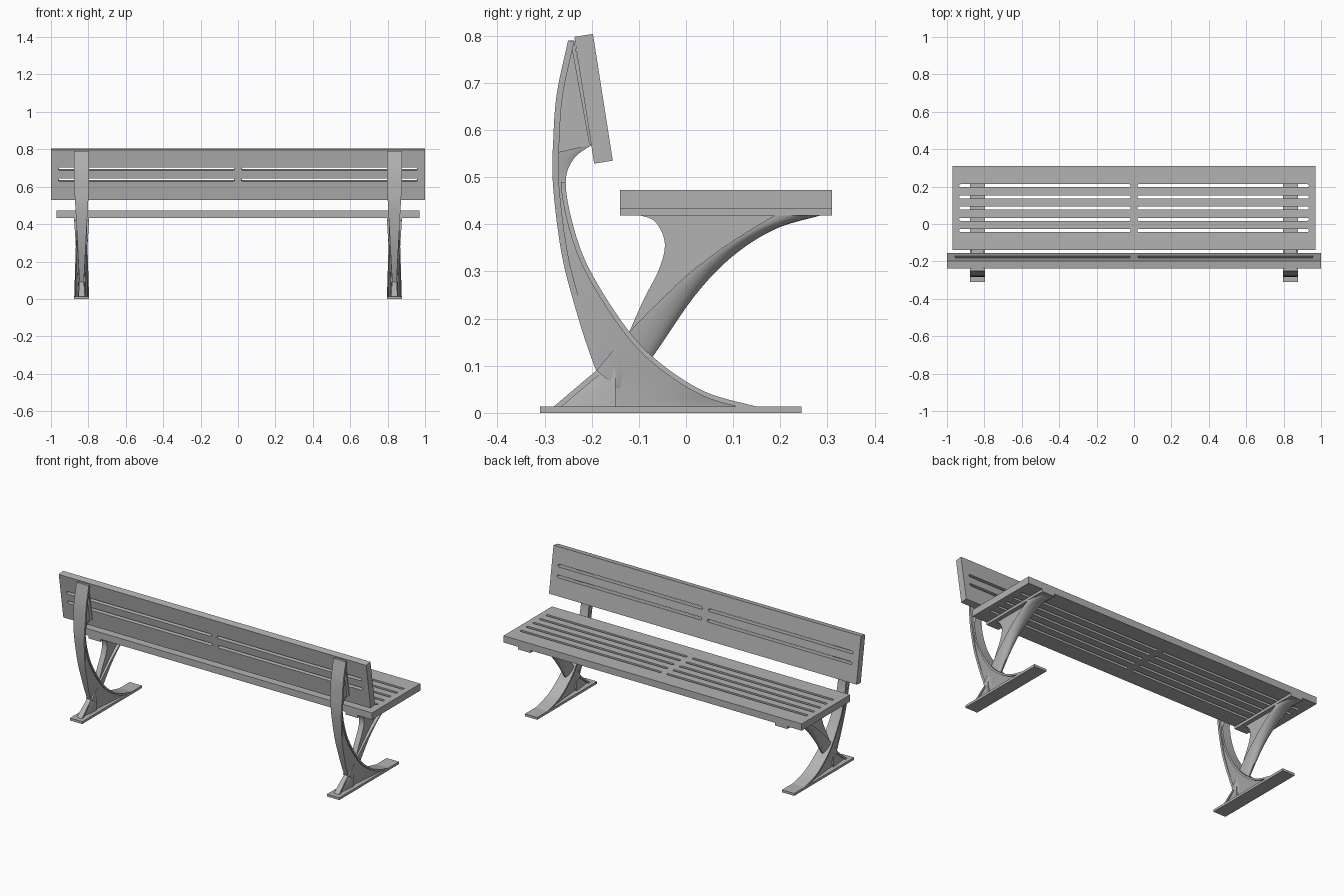
import bpy, bmesh, math
from mathutils import Vector

if "Cube" in bpy.data.objects:
    bpy.data.objects.remove(bpy.data.objects["Cube"])

grey = bpy.data.materials.new("painted_grey")
grey.use_nodes = True
grey.diffuse_color = (0.45, 0.45, 0.45, 1)
grey.node_tree.nodes["Principled BSDF"].inputs["Base Color"].default_value = (0.45, 0.45, 0.45, 1)

LEG_X = 0.836


def add_object(name, mesh, smooth=False):
    obj = bpy.data.objects.new(name, mesh)
    bpy.context.collection.objects.link(obj)
    mesh.materials.clear()
    mesh.materials.append(grey)
    if smooth:
        bpy.ops.object.select_all(action='DESELECT')
        obj.select_set(True)
        bpy.context.view_layer.objects.active = obj
        bpy.ops.object.shade_smooth_by_angle(angle=math.radians(35))
    return obj


def spline(points, steps=7):
    """Smooth path through (y, z) points."""
    p = [Vector(q) for q in points]
    p = [2 * p[0] - p[1]] + p + [2 * p[-1] - p[-2]]
    path = []
    for i in range(1, len(p) - 2):
        a, b, c, d = p[i - 1:i + 3]
        for s in range(steps):
            t = s / steps
            path.append(0.5 * (2 * b + (c - a) * t + (2 * a - 5 * b + 4 * c - d) * t * t
                               + (3 * b - a - 3 * c + d) * t ** 3))
    return path + [p[-2]]


def inset(path, amount):
    """Path shifted sideways, to give a flange its thickness."""
    out = []
    for i, q in enumerate(path):
        d = (path[min(i + 1, len(path) - 1)] - path[max(i - 1, 0)]).normalized()
        out.append(q + Vector((-d.y, d.x)) * amount)
    return out


def ramp(z, z0, w0, z1, w1):
    t = min(max((z - z0) / (z1 - z0), 0), 1)
    return w0 + (w1 - w0) * t


def loft(name, a, b, half, rows=1):
    """Solid between two paths; half(t, z) is its half width in x."""
    for side, label in ((-1, "right"), (1, "left")):
        bm = bmesh.new()
        rings = []
        for p, q in zip(a, b):
            right, left = [], []
            for r in range(rows + 1):
                t = r / rows
                m = p.lerp(q, t)
                w = half(t, m.y)
                right.append(bm.verts.new((side * LEG_X - w, m.x, m.y)))
                left.append(bm.verts.new((side * LEG_X + w, m.x, m.y)))
            rings.append(right + left[::-1])
        for r0, r1 in zip(rings, rings[1:]):
            for i in range(len(r0)):
                j = (i + 1) % len(r0)
                bm.faces.new((r0[i], r0[j], r1[j], r1[i]))
        bm.faces.new(rings[0])
        bm.faces.new(rings[-1])
        bmesh.ops.recalc_face_normals(bm, faces=bm.faces)
        mesh = bpy.data.meshes.new(name)
        bm.to_mesh(mesh)
        bm.free()
        add_object(label + "_" + name, mesh, True)


def slotted_board(name, half_x, half_y, slot_ys, slot_end, location, tilt):
    """Flat board with two rounded slots per row."""
    curve = bpy.data.curves.new(name, 'CURVE')
    curve.dimensions = '2D'
    curve.fill_mode = 'BOTH'
    curve.extrude = 0.02
    r = 0.008
    loops = [[(-half_x, -half_y), (half_x, -half_y), (half_x, half_y), (-half_x, half_y)]]
    for y in slot_ys:
        for side in (-1, 1):
            loop = []
            for cx, start in ((slot_end - r, -90), (0.018 + r, 90)):
                for k in range(7):
                    a = math.radians(start + 30 * k)
                    loop.append((side * (cx + r * math.cos(a)), y + r * math.sin(a)))
            loops.append(loop)
    for loop in loops:
        s = curve.splines.new('POLY')
        s.points.add(len(loop) - 1)
        for pt, (x, y) in zip(s.points, loop):
            pt.co = (x, y, 0, 1)
        s.use_cyclic_u = True
    temp = bpy.data.objects.new(name + "_outline", curve)
    bpy.context.collection.objects.link(temp)
    bpy.context.view_layer.update()
    mesh = bpy.data.meshes.new_from_object(temp.evaluated_get(bpy.context.evaluated_depsgraph_get()))
    bpy.data.objects.remove(temp)
    bm = bmesh.new()
    bm.from_mesh(mesh)
    bmesh.ops.remove_doubles(bm, verts=bm.verts, dist=0.0001)
    bmesh.ops.recalc_face_normals(bm, faces=bm.faces)
    bm.to_mesh(mesh)
    bm.free()
    for poly in mesh.polygons:
        poly.use_smooth = False
    obj = add_object(name, mesh)
    obj.location = location
    obj.rotation_euler = (tilt, 0, 0)


# Seat and backrest boards
slotted_board("seat", 0.97, 0.225, [-0.12 + 0.06 * i for i in range(5)], 0.935,
              (0, 0.085, 0.453), 0)
slotted_board("backrest", 1.0, 0.136, [-0.027, 0.033], 0.96,
              (0, -0.196, 0.666), math.radians(98.9))


def block(name, y0, y1, z0, z1):
    loft(name, [Vector((y0, z1)), Vector((y1, z1))], [Vector((y0, z0)), Vector((y1, z0))],
         lambda t, z: 0.04)


# Foot plates and seat mounting plates
block("foot_plate", -0.31, 0.245, 0, 0.014)
block("seat_mount", -0.14, 0.31, 0.418, 0.434)


# Flange widths: narrow waist, wide head and foot
def back_width(t, z):
    return ramp(z, 0.4, ramp(z, 0.08, 0.011, 0.4, 0.028), 0.6, 0.04)


def front_width(t, z):
    return ramp(z, 0, 0.04, 0.45, 0.026)


# Upright: back flange, front flange, web and head
head_back = spline([(-0.25, 0.79), (-0.275, 0.67), (-0.283, 0.55)])
head_front = spline([(-0.237, 0.79), (-0.217, 0.68), (-0.197, 0.57)])
stem_back = spline([(-0.283, 0.55), (-0.283, 0.51), (-0.281, 0.47), (-0.272, 0.39), (-0.257, 0.305),
                    (-0.225, 0.19), (-0.2, 0.115), (-0.178, 0.06), (-0.155, 0.012)])
stem_front = spline([(-0.197, 0.57), (-0.237, 0.54), (-0.255, 0.49), (-0.24, 0.4), (-0.205, 0.305),
                     (-0.13, 0.185), (-0.06, 0.11), (0.04, 0.045), (0.155, 0.012)])
back = head_back + stem_back[1:]
loft("upright_back_flange", back, inset(back, 0.013), back_width)
loft("backrest_pad", head_front, inset(head_front, -0.008), lambda t, z: 0.03)
loft("upright_head", head_back, head_front, lambda t, z: 0.016)
start = 14
loft("upright_front_flange", stem_front[start:], inset(stem_front[start:], -0.01), front_width)
loft("upright_web", stem_back, stem_front,
     lambda t, z: ramp(t, 0, 0.7 * back_width(t, z), 1,
                       ramp(z, 0.45, front_width(t, z) - 0.004, 0.57, 0.016)), 4)

# Seat arm: rounded underside, running down behind the upright
arm_top = spline([(0.19, 0.42), (0.12, 0.378), (0.05, 0.33), (-0.03, 0.262),
                  (-0.12, 0.172), (-0.19, 0.09)])
arm_under = spline([(0.29, 0.42), (0.19, 0.39), (0.1, 0.333), (0.02, 0.25),
                    (-0.07, 0.12), (-0.13, 0.04)])
loft("seat_arm", arm_top, arm_under,
     lambda t, z: max(0.003, ramp(z, 0.1, 0.02, 0.42, 0.04) * math.sqrt(1 - t * t)), 10)

# Web between arm and seat
web_edge = spline([(-0.1, 0.42), (-0.065, 0.405), (-0.045, 0.36), (-0.057, 0.305),
                   (-0.09, 0.24), (-0.12, 0.172)])
web_line = spline([(0.19, 0.42), (0.12, 0.378), (0.06, 0.337), (0, 0.29),
                   (-0.07, 0.223), (-0.12, 0.172)])
loft("seat_arm_web", web_edge, web_line, lambda t, z: 0.016)

# Rear brace down to the foot
brace_top = spline([(-0.185, 0.094), (-0.235, 0.052), (-0.282, 0.012)])
loft("rear_brace", brace_top, inset(brace_top, 0.011), lambda t, z: ramp(z, 0, 0.018, 0.1, 0.012))
brace_foot = spline([(-0.15, 0.094), (-0.15, 0.052), (-0.15, 0.012)])
loft("rear_gusset", brace_top, brace_foot, lambda t, z: ramp(t, 0, 0.005, 1, 0.02), 4)
